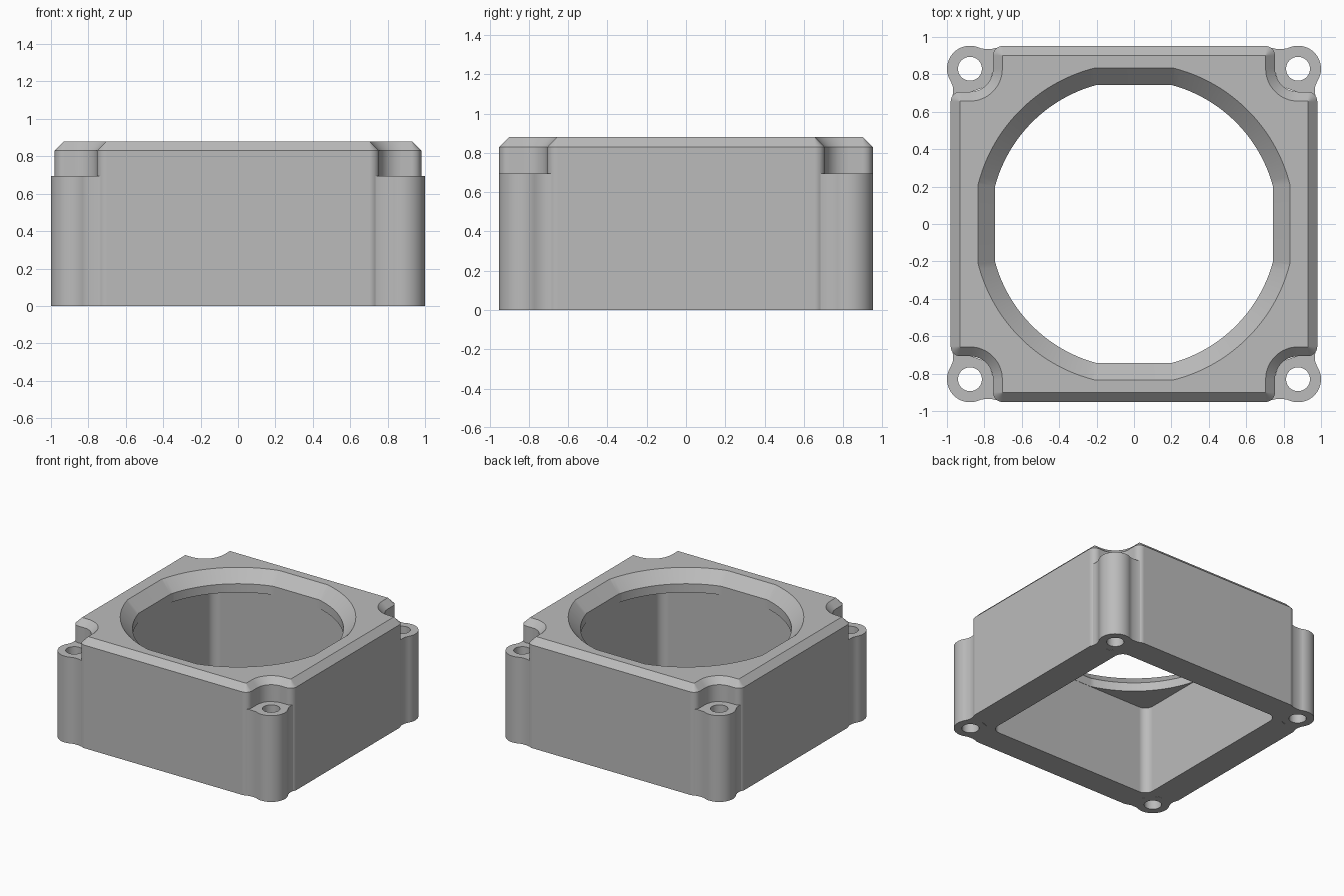
import bpy, bmesh
from math import acos, cos, sin, pi, radians
from mathutils import Vector

cube = bpy.data.objects.get("Cube")
if cube:
    bpy.data.objects.remove(cube, do_unlink=True)

grey = bpy.data.materials.new("plain grey")
grey.use_nodes = True
colour = (0.5, 0.5, 0.5, 1)
grey.diffuse_color = colour
grey.node_tree.nodes["Principled BSDF"].inputs["Base Color"].default_value = colour

HALF_X, HALF_Y = 0.98, 0.952      # body half sizes
BOSS = Vector((0.877, 0.83))      # screw boss centre
BOSS_R, FILLET = 0.123, 0.052
CORNERS = [(1, 1), (-1, 1), (-1, -1), (1, -1)]


def arc(cx, cy, r, start, end, steps=12):
    angles = [radians(start + (end - start) * i / steps) for i in range(steps + 1)]
    return [(cx + r * cos(a), cy + r * sin(a)) for a in angles]


def four_fold(quarter):
    """Mirror a quarter outline into a closed counter-clockwise loop."""
    loop = []
    for sx, sy in CORNERS:
        pts = [(sx * x, sy * y) for x, y in quarter]
        loop += pts if sx * sy > 0 else pts[::-1]
    return loop


def loft(name, layers):
    """Closed solid through (z, outline) layers with equal point counts."""
    bm = bmesh.new()
    rings = [[bm.verts.new((x, y, z)) for x, y in pts] for z, pts in layers]
    n = len(rings[0])
    for low, high in zip(rings, rings[1:]):
        for i in range(n):
            j = (i + 1) % n
            bm.faces.new((low[i], low[j], high[j], high[i]))
    bm.faces.new(rings[0][::-1])
    bm.faces.new(rings[-1])
    bmesh.ops.recalc_face_normals(bm, faces=bm.faces)
    mesh = bpy.data.meshes.new(name)
    bm.to_mesh(mesh)
    bm.free()
    mesh.materials.append(grey)
    obj = bpy.data.objects.new(name, mesh)
    bpy.context.collection.objects.link(obj)
    return obj


def combine(target, tool, operation):
    """Apply a boolean and discard the tool."""
    tool.hide_render = True
    mod = target.modifiers.new("boolean", "BOOLEAN")
    mod.object, mod.operation, mod.solver = tool, operation, "EXACT"
    bpy.context.view_layer.objects.active = target
    bpy.ops.object.modifier_apply(modifier=mod.name)
    bpy.data.objects.remove(tool, do_unlink=True)


def body_outline(inset):
    """Rectangle with scooped corners, offset inwards."""
    r = FILLET - inset
    cx, cy = BOSS
    quarter = arc(HALF_X - FILLET, cy - BOSS_R - FILLET, r, 0, 90, 8)
    quarter += arc(cx, cy, BOSS_R + inset, 270, 180, 16)
    quarter += arc(cx - BOSS_R - FILLET, HALF_Y - FILLET, r, 0, 90, 8)
    return four_fold(quarter)


def opening_outline(r, flat):
    """Circle cut by four flats."""
    a = acos(flat / r) * 180 / pi
    return four_fold(arc(0, 0, r, a, 90 - a, 24))


# Chamfered main body
body = loft("housing", [(0, body_outline(0)), (0.83, body_outline(0)),
                        (0.88, body_outline(0.05))])

# Corner screw bosses with small blended necks
boss = [(-0.1, -0.09), (0.05, -0.145), (0.093, -0.145), (0.090, -0.12), (0.092, -0.095)]
boss += arc(0, 0, BOSS_R, -34, 118, 24)
boss += [(-0.08, 0.106), (-0.117, 0.106), (-0.142, 0.1125), (-0.142, 0.05)]
for sx, sy in CORNERS:
    pts = [(sx * (BOSS.x + x), sy * (BOSS.y + y)) for x, y in boss]
    combine(body, loft("screw_boss", [(0, pts), (0.695, pts)]), "UNION")

# Square cavity from below with rounded corners
cavity = four_fold(arc(0.675, 0.675, 0.07, 0, 90, 8))
combine(body, loft("cavity_cutter", [(-0.1, cavity), (0.72, cavity)]), "DIFFERENCE")

# Flattened round opening with a countersunk rim
throat = opening_outline(0.77, 0.743)
combine(body, loft("opening_cutter", [(0.6, throat), (0.79, throat),
                                      (0.93, opening_outline(0.91, 0.883))]), "DIFFERENCE")

# Screw holes
for sx, sy in CORNERS:
    hole = arc(sx * BOSS.x, sy * BOSS.y, 0.064, 0, 360, 32)[:-1]
    combine(body, loft("hole_cutter", [(-0.1, hole), (0.8, hole)]), "DIFFERENCE")

# Smooth curved walls, keep hard edges
bpy.ops.object.select_all(action="DESELECT")
body.select_set(True)
bpy.context.view_layer.objects.active = body
bpy.ops.object.shade_smooth_by_angle(angle=radians(30))
normals = body.modifiers.new("even normals", "WEIGHTED_NORMAL")
normals.keep_sharp = True
